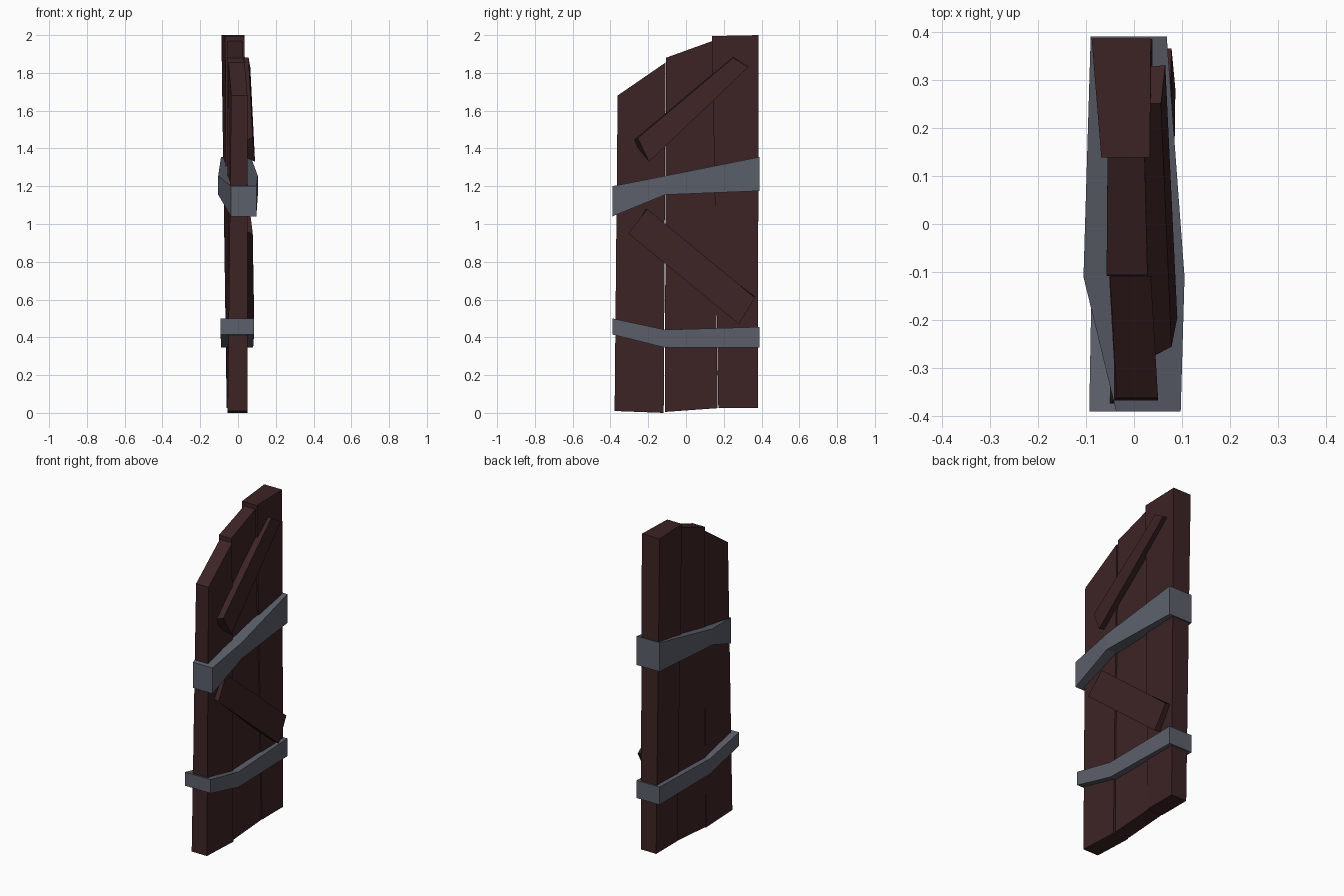
import bpy, bmesh


def material(name, rgb):
    m = bpy.data.materials.new(name)
    m.diffuse_color = (*rgb, 1)
    return m


wood = material("dark_wood", (0.046, 0.017, 0.018))
steel = material("grey_steel", (0.105, 0.115, 0.142))


def loft(name, rings, mat):
    """Join a chain of four-cornered rings into a closed, flat-shaded solid."""
    bm = bmesh.new()
    loops = [[bm.verts.new(p) for p in ring] for ring in rings]
    for a, b in zip(loops, loops[1:]):
        for i in range(4):
            j = (i + 1) % 4
            bm.faces.new((a[i], a[j], b[j], b[i]))
    bm.faces.new(loops[0][::-1])
    bm.faces.new(loops[-1])
    bmesh.ops.recalc_face_normals(bm, faces=bm.faces)
    me = bpy.data.meshes.new(name)
    bm.to_mesh(me)
    bm.free()
    me.materials.append(mat)
    ob = bpy.data.objects.new(name, me)
    bpy.context.collection.objects.link(ob)
    return ob


def end_ring(front, back):
    """Horizontal plank end; each side is (y, z, x_min, x_max)."""
    (y0, z0, a0, b0), (y1, z1, a1, b1) = front, back
    return [(a0, y0, z0), (b0, y0, z0), (b1, y1, z1), (a1, y1, z1)]


# Upright planks: bottom end, then top end
loft("front_plank", [
    end_ring((-0.378, 0.01, -0.055, 0.05), (-0.118, 0.0, -0.055, 0.05)),
    end_ring((-0.362, 1.68, -0.036, 0.05), (-0.108, 1.855, -0.05, 0.035))], wood)
loft("middle_plank", [
    end_ring((-0.112, 0.005, -0.055, 0.042), (0.168, 0.025, -0.055, 0.042)),
    end_ring((-0.106, 1.88, -0.057, 0.028), (0.143, 1.97, -0.055, 0.022))], wood)
loft("back_plank", [
    end_ring((0.171, 0.027, -0.06, 0.046), (0.38, 0.027, -0.06, 0.046)),
    end_ring((0.138, 1.995, -0.068, 0.033), (0.385, 2.0, -0.088, 0.035))], wood)

# Metal bands wrapped round the planks: (y, z_min, z_max, x_min, x_max)
bands = {
    "upper_band": [(-0.39, 1.04, 1.20, -0.037, 0.097),
                   (-0.11, 1.155, 1.255, -0.105, 0.105),
                   (0.39, 1.175, 1.355, -0.09, 0.068)],
    "lower_band": [(-0.39, 0.415, 0.50, -0.093, 0.085),
                   (-0.11, 0.345, 0.44, -0.088, 0.08),
                   (0.39, 0.345, 0.455, -0.09, 0.068)],
}
for name, stations in bands.items():
    loft(name, [[(a, y, z0), (b, y, z0), (b, y, z1), (a, y, z1)]
                for y, z0, z1, a, b in stations], steel)

# Slanted braces on the right side: inner ring, then outer ring
loft("upper_brace", [
    [(0.02, -0.285, 1.44), (0.02, -0.215, 1.36), (0.02, 0.325, 1.835), (0.02, 0.25, 1.885)],
    [(0.078, -0.255, 1.455), (0.09, -0.195, 1.33), (0.065, 0.33, 1.83), (0.056, 0.25, 1.88)]], wood)
loft("lower_brace", [
    [(0.02, -0.29, 0.965), (0.02, -0.22, 1.075), (0.02, 0.36, 0.62), (0.02, 0.275, 0.48)],
    [(0.078, -0.305, 0.95), (0.062, -0.205, 1.08), (0.078, 0.365, 0.61), (0.086, 0.28, 0.47)]], wood)
